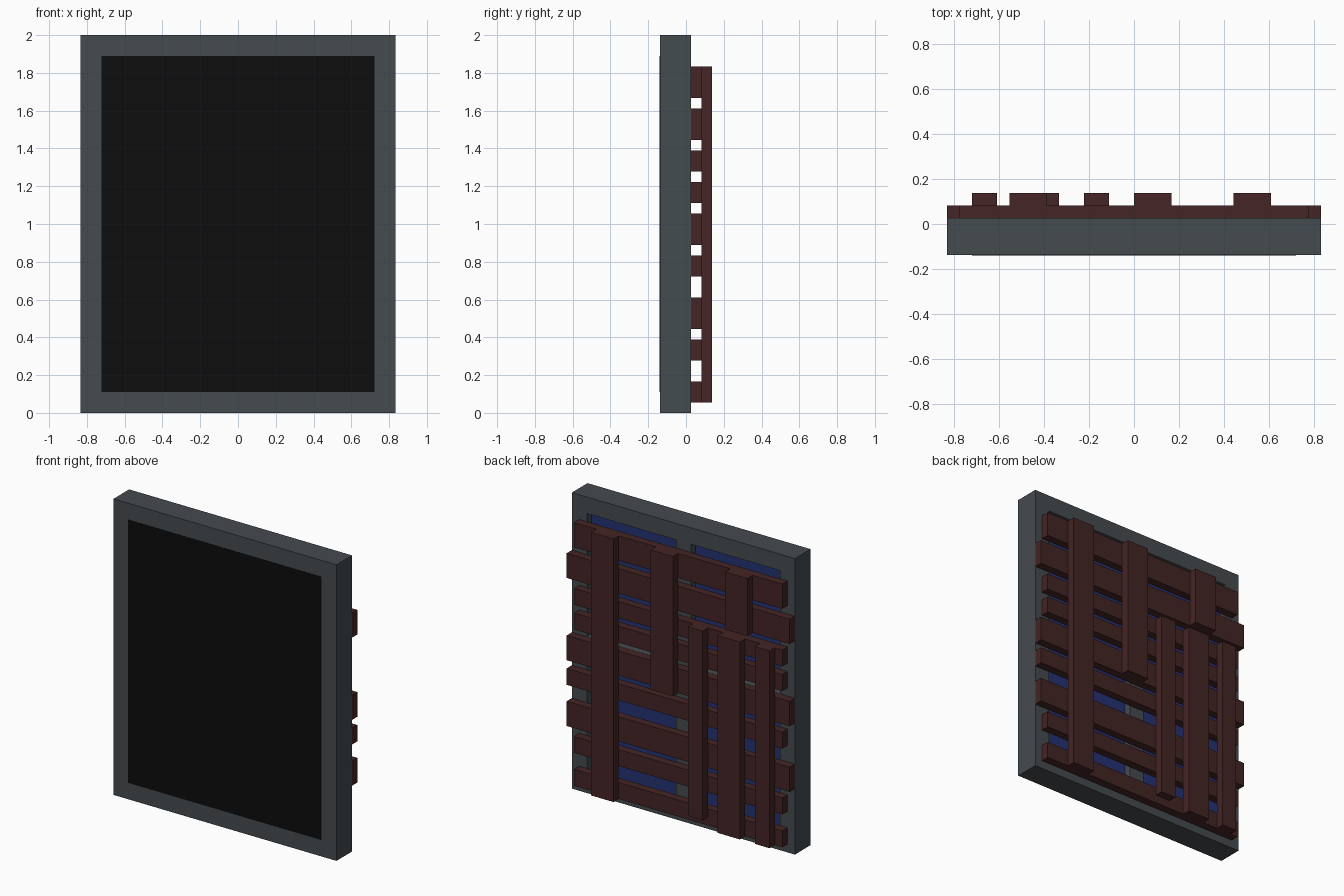
import bpy, bmesh

if "Cube" in bpy.data.objects:
    bpy.data.objects.remove(bpy.data.objects["Cube"])

U = 1 / 18  # the model sits on a grid of 36 units in height


def material(name, rgb):
    m = bpy.data.materials.new(name)
    m.diffuse_color = (*rgb, 1)
    m.use_nodes = True
    m.node_tree.nodes["Principled BSDF"].inputs["Base Color"].default_value = m.diffuse_color
    return m


GREY = material("slate grey", (0.060, 0.070, 0.078))
BLACK = material("black", (0.004, 0.004, 0.004))
BROWN = material("dark red brown", (0.058, 0.018, 0.018))
BLUE = material("glass blue", (0.018, 0.032, 0.17))


def finish(name, bm, mat):
    bmesh.ops.recalc_face_normals(bm, faces=bm.faces)
    mesh = bpy.data.meshes.new(name)
    bm.to_mesh(mesh)
    bm.free()
    mesh.materials.append(mat)
    obj = bpy.data.objects.new(name, mesh)
    bpy.context.collection.objects.link(obj)
    return obj


def box(name, x, y, z, mat):
    """Box from (min, max) ranges in grid units."""
    bm = bmesh.new()
    bmesh.ops.create_cube(bm, size=1)
    for v in bm.verts:
        for i, (a, b) in enumerate((x, y, z)):
            v.co[i] = (a if v.co[i] < 0 else b) * U
    return finish(name, bm, mat)


# Window frame: rectangular ring, open through the middle
bm = bmesh.new()
loops = []
for w, z0, z1 in ((15, 0, 36), (13, 2, 34)):
    for y in (-2.5, 0.5):
        loops.append([bm.verts.new((x * U, y * U, z * U))
                      for x, z in ((-w, z0), (w, z0), (w, z1), (-w, z1))])
of, ob, nf, nb = loops
for a, b in ((of, ob), (ob, nb), (nb, nf), (nf, of)):
    for i in range(4):
        j = (i + 1) % 4
        bm.faces.new((a[i], a[j], b[j], b[i]))
finish("window_frame", bm, GREY)

# Dark panel filling the front
box("front_panel", (-13, 13), (-2.53, -2.38), (2, 34), BLACK)

# Glass set into the back, with crossing bars
box("glass", (-13, 13), (-0.6, -0.4), (2, 34), BLUE)
box("upright_bar", (-1, 1), (-0.6, 0.48), (2, 34), GREY)
box("cross_bar", (-13, 13), (-0.6, 0.47), (17, 19), GREY)

# Horizontal planks: half width, bottom, top
rows = [(14, 1, 3), (14, 5, 7), (15, 8, 11), (15, 13, 15), (15, 16, 19),
        (14, 20, 22), (14, 23, 25), (15, 26, 29), (14, 30, 33)]
right_only = {8, 13}  # these reach the frame edge on the right side
for i, (w, z0, z1) in enumerate(rows):
    left = -15 if z0 == 8 else (-14 if z0 in right_only else -w)
    box(f"horizontal_plank_{i + 1}", (left, w), (0.5, 1.5), (z0, z1), BROWN)

# Vertical planks nailed over them: left, right, bottom, top
cols = [(8, 11, 1, 33), (0, 3, 16, 33), (-10, -7, 26, 33),
        (-4, -2, 2, 25), (-9, -6, 1, 25), (-13, -11, 1, 25)]
for i, (x0, x1, z0, z1) in enumerate(cols):
    box(f"vertical_plank_{i + 1}", (x0, x1), (1.5, 2.5), (z0, z1), BROWN)
